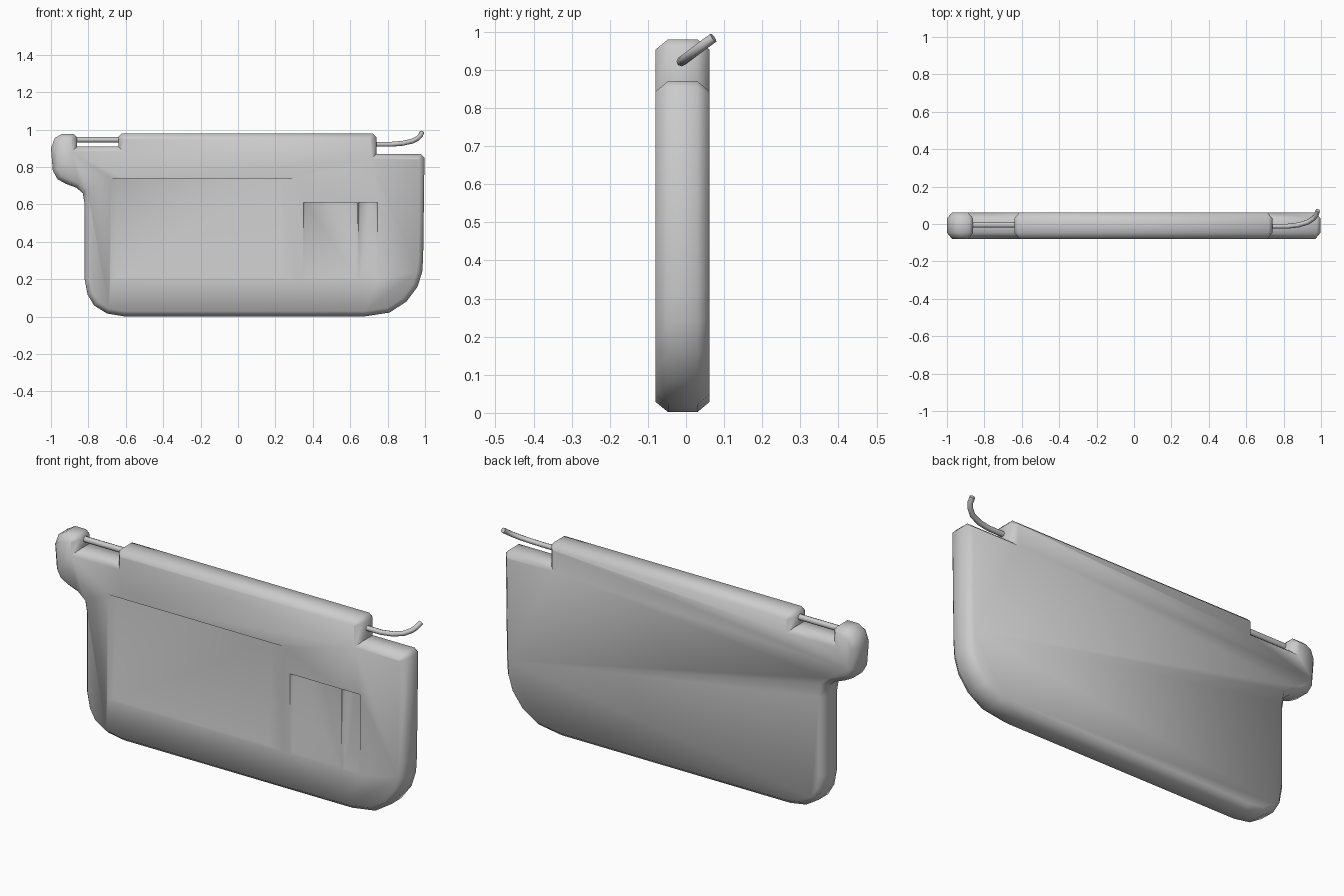
import bpy, bmesh
from mathutils import Vector

if "Cube" in bpy.data.objects:
    bpy.data.objects.remove(bpy.data.objects["Cube"])

# Front outline (x, z), counter-clockwise from the left lobe
OUTLINE = [(-0.88, 0.978), (-0.94, 0.978), (-0.98, 0.955), (-1.0, 0.9), (-0.99, 0.78),
           (-0.965, 0.735), (-0.92, 0.71), (-0.865, 0.69), (-0.83, 0.66), (-0.82, 0.6),
           (-0.82, 0.2), (-0.805, 0.12), (-0.77, 0.06), (-0.70, 0.017), (-0.61, 0.002),
           (0.68, 0.002), (0.81, 0.022), (0.90, 0.08), (0.96, 0.16), (0.985, 0.24),
           (0.99, 0.32), (0.997, 0.85), (0.977, 0.87), (0.74, 0.87), (0.74, 0.96),
           (0.72, 0.98), (-0.62, 0.98), (-0.64, 0.96), (-0.64, 0.91), (-0.86, 0.91),
           (-0.86, 0.958)]


def inset(points, d):
    """Mitred inset of a counter-clockwise outline."""
    pts = [Vector(p) for p in points]
    out = []
    for i, p in enumerate(pts):
        a = (p - pts[i - 1]).normalized()
        b = (pts[(i + 1) % len(pts)] - p).normalized()
        na, nb = Vector((-a.y, a.x)), Vector((-b.y, b.x))
        out.append(p + (na + nb) * d / (1 + na.dot(nb)))
    return out


def finish(bm, name):
    bmesh.ops.recalc_face_normals(bm, faces=bm.faces)
    mesh = bpy.data.meshes.new(name)
    bm.to_mesh(mesh)
    bm.free()
    ob = bpy.data.objects.new(name, mesh)
    bpy.context.collection.objects.link(ob)
    return ob


def activate(ob):
    bpy.ops.object.select_all(action='DESELECT')
    ob.select_set(True)
    bpy.context.view_layer.objects.active = ob


# Padded panel with chamfered rim
bm = bmesh.new()
rings = []
for y, d in ((-0.08, 0.027), (-0.047, 0), (0.03, 0), (0.062, 0.027)):
    rings.append([bm.verts.new((p[0], y, p[1])) for p in inset(OUTLINE, d)])
for r, s in zip(rings, rings[1:]):
    for i in range(len(r)):
        bm.faces.new((r[i - 1], r[i], s[i], s[i - 1]))
bm.faces.new(rings[0])
bm.faces.new(rings[-1])
panel = finish(bm, "visor_panel")


# Wedge-shaped recesses: deep at the top, fading out at the bottom
def recess(name, x0, x1, z0, z1, depth, left, right):
    bm = bmesh.new()
    y = -0.08
    for x, z in ((x0 - left, z0), (x1 + right, z0), (x0 - left, z1), (x1 + right, z1)):
        bm.verts.new((x, y - 0.1, z))
        bm.verts.new((x, y, z))
    for x in (x0, x1):
        bm.verts.new((x, y + depth, z1))
        bm.verts.new((x, y + 0.002, z0 + 0.01))
    bmesh.ops.convex_hull(bm, input=bm.verts)
    cutter = finish(bm, name)
    cutter.hide_render = True
    activate(panel)
    mod = panel.modifiers.new(name, 'BOOLEAN')
    mod.operation = 'DIFFERENCE'
    mod.solver = 'EXACT'
    mod.object = cutter
    bpy.ops.object.modifier_apply(modifier=mod.name)
    bpy.data.objects.remove(cutter)


recess("mirror_recess", -0.65, 0.23, 0.2, 0.74, 0.03, 0.03, 0.08)
recess("pocket_recess", 0.36, 0.63, 0.2, 0.61, 0.016, 0.01, 0.01)
recess("strip_recess", 0.655, 0.735, 0.2, 0.61, 0.016, 0.01, 0.01)
activate(panel)
bpy.ops.object.shade_smooth_by_angle(angle=0.9)


# Metal rods
def rod(name, points, radius):
    cu = bpy.data.curves.new(name, 'CURVE')
    cu.dimensions = '3D'
    cu.bevel_depth = radius
    cu.bevel_resolution = 2
    cu.use_fill_caps = True
    sp = cu.splines.new('POLY')
    sp.points.add(len(points) - 1)
    for q, p in zip(sp.points, points):
        q.co = (*p, 1)
    ob = bpy.data.objects.new(name, cu)
    bpy.context.collection.objects.link(ob)
    activate(ob)
    bpy.ops.object.convert(target='MESH')
    bpy.ops.object.shade_smooth_by_angle(angle=0.9)


rod("clip_rod", [(-0.89, -0.005, 0.946), (-0.61, -0.005, 0.946)], 0.015)
rod("pivot_rod", [(0.70, -0.012, 0.922), (0.82, -0.012, 0.922), (0.88, -0.005, 0.927),
                  (0.93, 0.010, 0.938), (0.96, 0.030, 0.953), (0.975, 0.048, 0.967),
                  (0.983, 0.072, 0.984)], 0.013)
